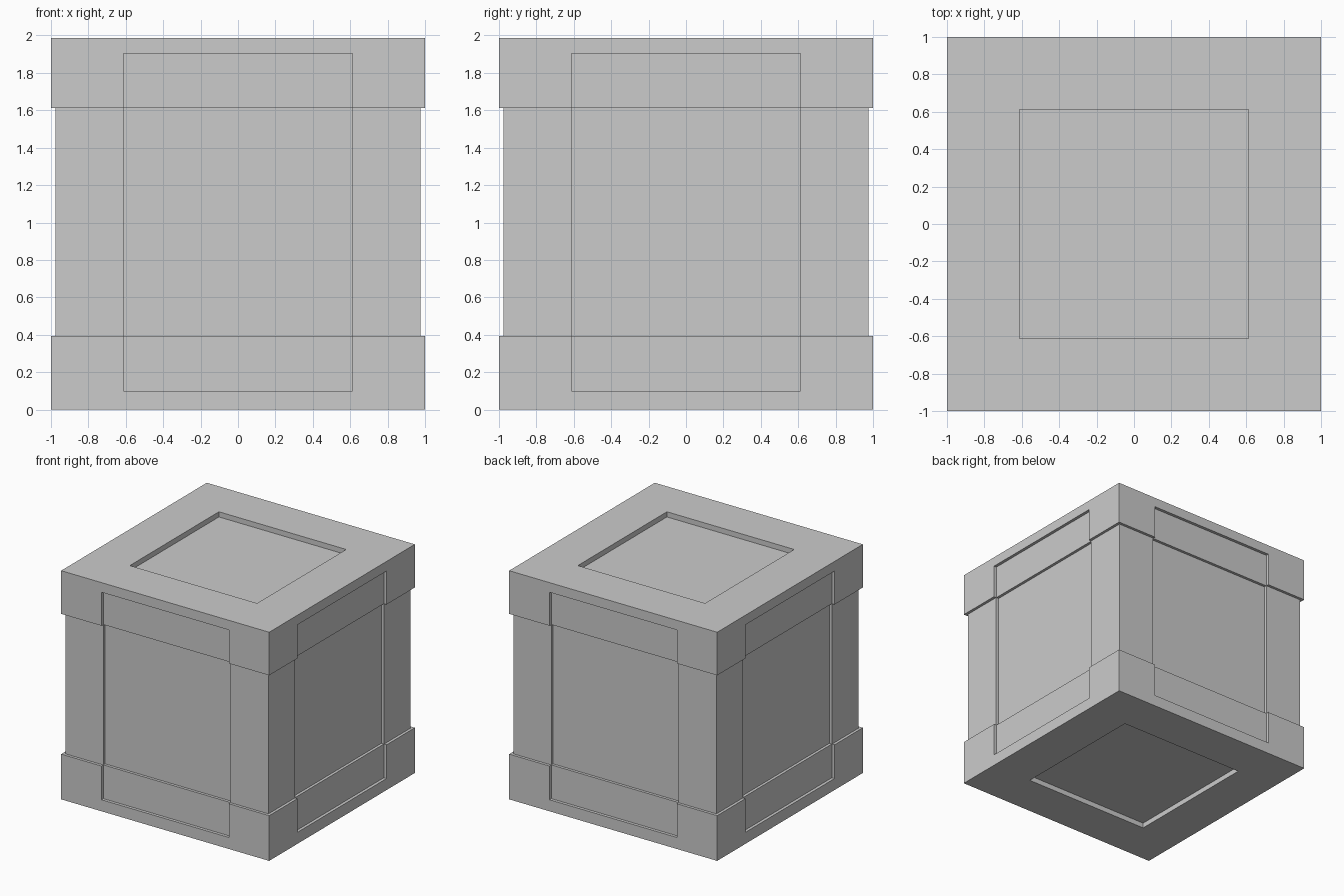
import bpy, bmesh
from mathutils import Matrix

if "Cube" in bpy.data.objects:
    bpy.data.objects.remove(bpy.data.objects["Cube"])

PANEL = 0.612     # half width of the sunken panels
BAND = 1.0        # half width of the top and bottom bands
BODY = 0.976      # half width between the bands
SINK = 0.026      # depth of the side panels
WELL = 0.045      # depth of the lid and base panels
TOP = 1.987


def ring(bm, z, half, sink):
    """Square outline with a shallow notch in the middle of each side."""
    side = [(-half, -half), (-PANEL, -half), (-PANEL, sink - half),
            (PANEL, sink - half), (PANEL, -half)]
    verts = []
    for k in range(4):
        x, y = [(1, 0), (0, 1), (-1, 0), (0, -1)][k]
        for a, b in side:
            verts.append(bm.verts.new((a * x - b * y, a * y + b * x, z)))
    return verts


# Outline levels: (height, half width, panel depth)
levels = [
    (WELL, PANEL, 0), (0, PANEL, 0), (0, BAND, 0),            # base panel
    (0.10, BAND, 0), (0.10, BAND, SINK), (0.393, BAND, SINK),  # bottom band
    (0.393, BODY, SINK), (1.612, BODY, SINK),                  # body
    (1.612, BAND, SINK), (1.903, BAND, SINK), (1.903, BAND, 0),  # top band
    (TOP, BAND, 0), (TOP, PANEL, 0), (TOP - WELL, PANEL, 0),   # lid panel
]

bm = bmesh.new()
rings = [ring(bm, *lv) for lv in levels]
for low, high in zip(rings, rings[1:]):
    n = len(low)
    for i in range(n):
        j = (i + 1) % n
        bm.faces.new((low[i], low[j], high[j], high[i]))

# Floors of the lid and base panels
bm.faces.new(rings[-1])
bm.faces.new(rings[0][::-1])

# Collapse the outlines that have no notch
bmesh.ops.remove_doubles(bm, verts=bm.verts, dist=0.0005)
bmesh.ops.dissolve_degenerate(bm, edges=bm.edges, dist=0.0005)

mesh = bpy.data.meshes.new("crate")
bm.to_mesh(mesh)
bm.free()
crate = bpy.data.objects.new("crate", mesh)
bpy.context.collection.objects.link(crate)
